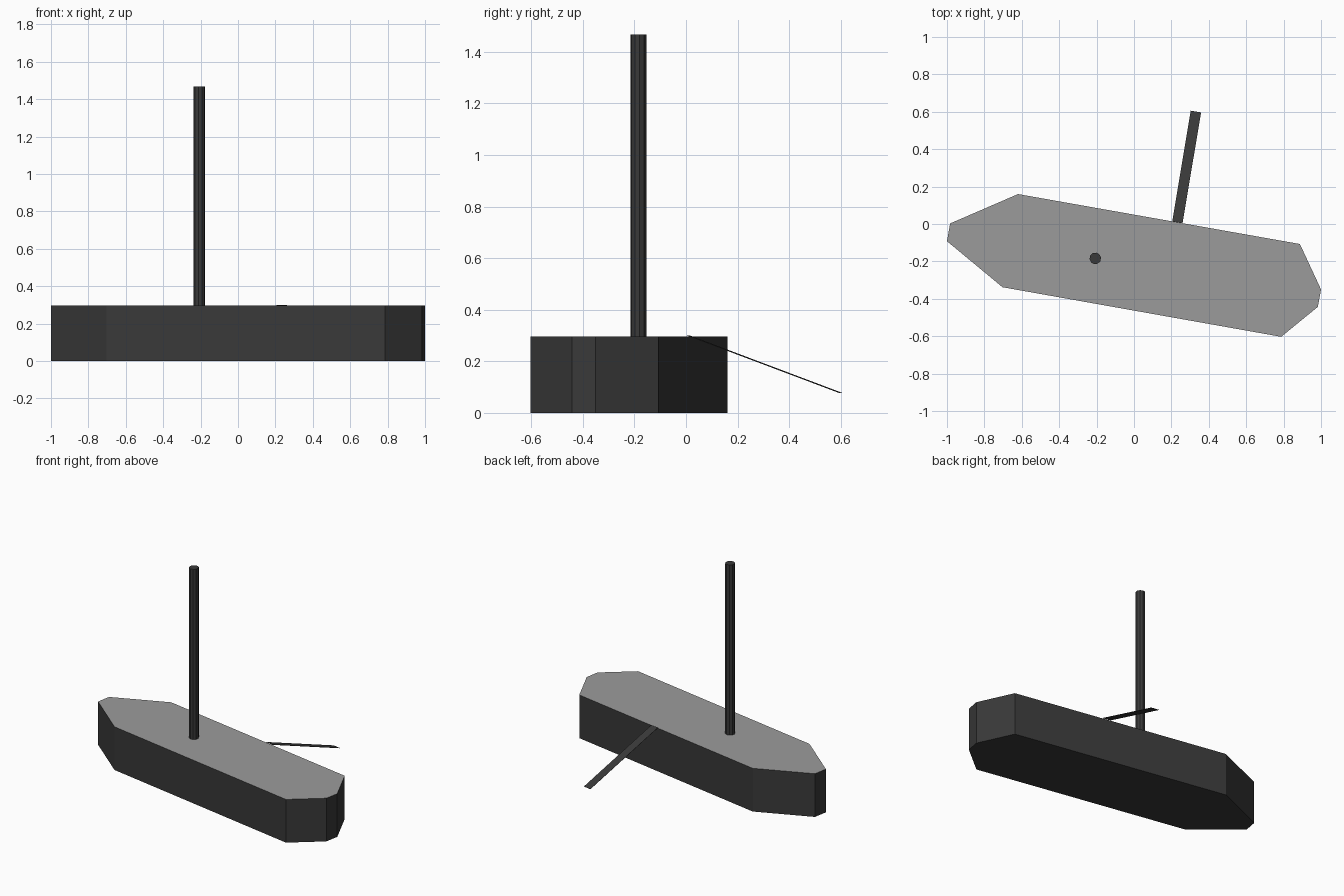
import bpy, bmesh, math
from mathutils import Vector

if "Cube" in bpy.data.objects:
    bpy.data.objects.remove(bpy.data.objects["Cube"])


def material(name, value):
    m = bpy.data.materials.new(name)
    m.diffuse_color = (value, value, value, 1.0)
    m.use_nodes = True
    m.node_tree.nodes["Principled BSDF"].inputs["Base Color"].default_value = m.diffuse_color
    return m


dark = material("dark_grey", 0.041)
light = material("deck_grey", 0.33)


def finish(bm, name, *mats):
    bmesh.ops.recalc_face_normals(bm, faces=bm.faces)
    mesh = bpy.data.meshes.new(name)
    bm.to_mesh(mesh)
    bm.free()
    for m in mats:
        mesh.materials.append(m)
    ob = bpy.data.objects.new(name, mesh)
    bpy.context.collection.objects.link(ob)
    return ob


# hull: outline raised to deck height, with a lighter deck
DECK = 0.297
outline = [(-0.62, 0.16), (-0.983, 0.003), (-1.0, -0.092), (-0.703, -0.338),
           (0.787, -0.603), (0.983, -0.443), (1.0, -0.35), (0.887, -0.107)]
bm = bmesh.new()
base = bm.faces.new([bm.verts.new((x, y, 0)) for x, y in outline])
res = bmesh.ops.extrude_face_region(bm, geom=[base], use_keep_orig=True)
for v in res["geom"]:
    if isinstance(v, bmesh.types.BMVert):
        v.co.z = DECK
for f in bm.faces:
    if all(v.co.z > 0.1 for v in f.verts):
        f.material_index = 1
finish(bm, "hull", dark, light)

# mast
TOP = 1.467
bpy.ops.mesh.primitive_cylinder_add(vertices=10, radius=0.031, depth=TOP - DECK,
                                    location=(-0.207, -0.184, (TOP + DECK) / 2),
                                    rotation=(0, 0, math.radians(-10)))
mast = bpy.context.object
mast.name = "mast"
mast.data.materials.append(dark)

# gangplank: thin board sloping down from the deck edge
start, end = Vector((0.232, 0.009, 0.3)), Vector((0.331, 0.601, 0.077))
along = (end - start).normalized()
side = along.cross(Vector((0, 0, 1))).normalized() * 0.028
up = side.cross(along).normalized() * 0.0008
bm = bmesh.new()
rings = [[bm.verts.new(p + side * a + up * b) for a, b in ((1, 1), (-1, 1), (-1, -1), (1, -1))]
         for p in (start, end)]
for ring in rings:
    bm.faces.new(ring)
for i in range(4):
    j = (i + 1) % 4
    bm.faces.new((rings[0][i], rings[0][j], rings[1][j], rings[1][i]))
finish(bm, "gangplank", dark)
